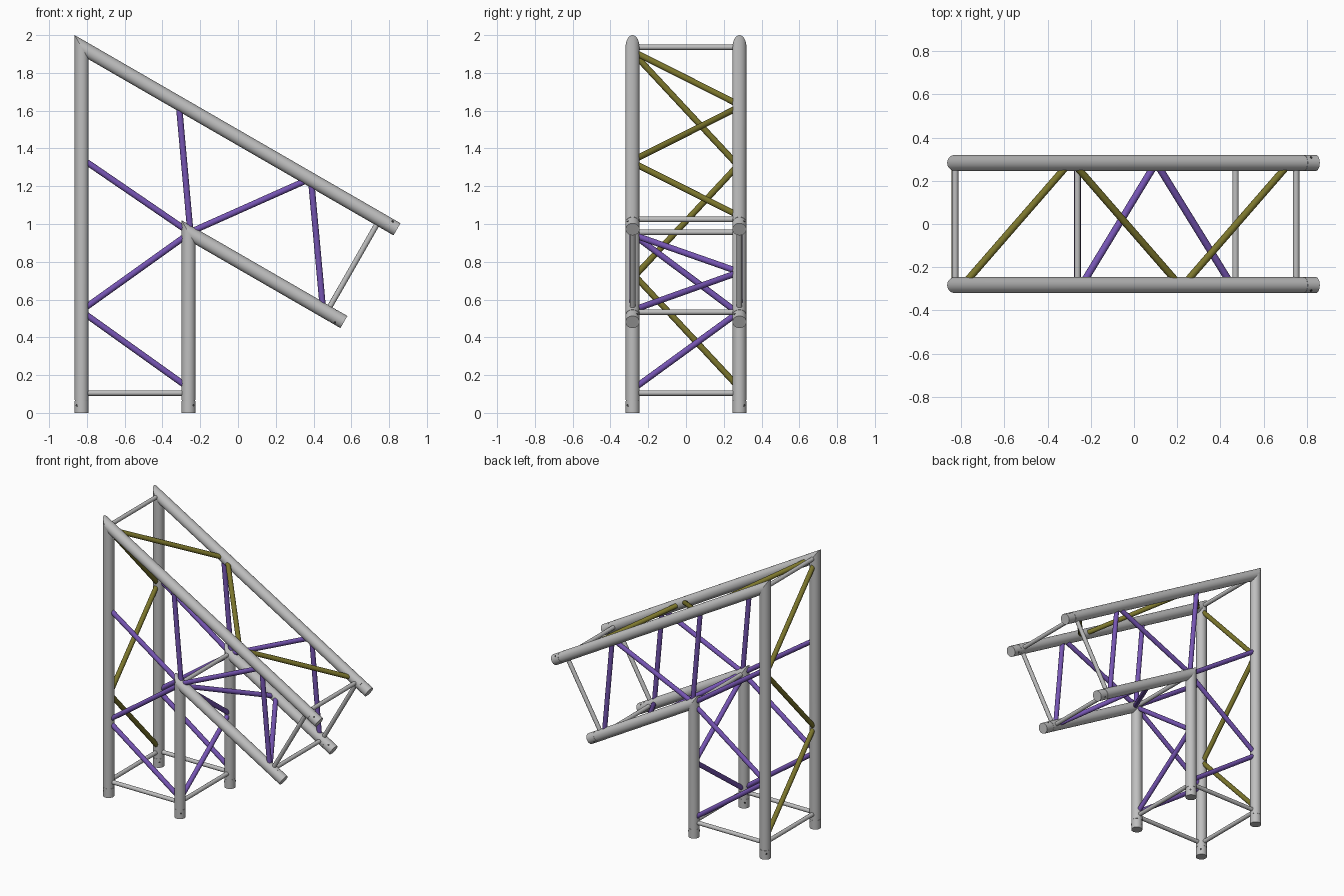
import bpy, bmesh, math
from mathutils import Vector

cube = bpy.data.objects.get("Cube")
if cube:
    bpy.data.objects.remove(cube)


def material(name, rgb):
    m = bpy.data.materials.new(name)
    m.use_nodes = True
    m.diffuse_color = (*rgb, 1)
    m.node_tree.nodes["Principled BSDF"].inputs["Base Color"].default_value = (*rgb, 1)
    return m


GREY = material("aluminium grey", (0.52, 0.52, 0.52))
PURPLE = material("brace purple", (0.18, 0.09, 0.45))
OLIVE = material("brace olive", (0.20, 0.18, 0.025))
DARK = material("hole dark", (0.06, 0.06, 0.06))

R = 0.037           # chord radius
Y = 0.283           # chord offset from the centre plane
SLOPE = math.radians(30)
DOWN = Vector((math.cos(SLOPE), 0, -math.sin(SLOPE)))   # along the sloping chords
UP = Vector((math.sin(SLOPE), 0, math.cos(SLOPE)))      # normal to them
SIDE = Vector((0, 1, 0))
OUTER = Vector((-0.828, 0, 1.936))     # outer mitre centre
INNER = Vector((-0.262, 0, 0.956))     # inner mitre centre
OUTER_END = OUTER + DOWN * 1.928
INNER_END = INNER + DOWN * 0.95
MITRE = Vector((-R, 0, R * math.sqrt(3)))


def make_object(name, bm, mat):
    for f in bm.faces:
        f.smooth = len(f.verts) == 4
    bmesh.ops.recalc_face_normals(bm, faces=bm.faces[:])
    me = bpy.data.meshes.new(name)
    bm.to_mesh(me)
    bm.free()
    me.materials.append(mat)
    ob = bpy.data.objects.new(name, me)
    bpy.context.collection.objects.link(ob)
    return ob


def loft(name, rings, mat, sides):
    """Join rings of (centre, u, v) into a capped tube with sharp ring edges."""
    bm = bmesh.new()
    loops = []
    for c, u, v in rings:
        angles = [math.tau * i / sides for i in range(sides)]
        loops.append([bm.verts.new(c + u * math.cos(a) + v * math.sin(a)) for a in angles])
    for a, b in zip(loops, loops[1:]):
        for i in range(sides):
            j = (i + 1) % sides
            bm.faces.new((a[i], a[j], b[j], b[i]))
    bm.faces.new(loops[0])
    bm.faces.new(loops[-1])
    for loop in loops:
        for i in range(sides):
            bm.edges.get((loop[i], loop[(i + 1) % sides])).smooth = False
    return make_object(name, bm, mat)


def rod(name, a, b, radius, mat, extend=0.0, sides=16):
    a, b = Vector(a), Vector(b)
    d = (b - a).normalized()
    u = d.orthogonal().normalized()
    v = d.cross(u)
    return loft(name, [(a - d * extend, u * radius, v * radius),
                       (b + d * extend, u * radius, v * radius)], mat, sides)


def end_rings(end, inward, u):
    """Coupler sleeve with a fine groove behind it."""
    stops = ((0, R), (0.064, R), (0.064, R - 0.0015), (0.068, R - 0.0015), (0.068, R))
    return [(end + inward * s, u * r, SIDE * r) for s, r in stops]


# Bent main chords: upright, mitre, sloping arm
for side, y in (("front", -Y), ("back", Y)):
    off = Vector((0, y, 0))
    for label, corner, tip in (("outer", OUTER, OUTER_END), ("inner", INNER, INNER_END)):
        foot = Vector((corner.x, y, 0))
        rings = end_rings(foot, Vector((0, 0, 1)), Vector((-1, 0, 0)))
        rings.append((corner + off, MITRE, SIDE * R))
        rings += reversed(end_rings(tip + off, -DOWN, UP))
        loft(f"{side}_{label}_chord", rings, GREY, 32)
        # Pin holes crossing each coupler diagonally
        out = -1 if label == "outer" else 1
        sy = math.copysign(1, y)
        for place, c, n in (("foot", foot + Vector((0, 0, 0.04)), Vector((out, 0, 0))),
                            ("arm", tip + off - DOWN * 0.04, UP * -out)):
            d = (n + SIDE * sy).normalized() * (R + 0.0005)
            rod(f"{side}_{label}_{place}_pin_hole", c - d, c + d, 0.007, DARK, sides=12)

# Thin grey spacer bars
BAR = 0.0145
foot_z = Vector((0, 0, 0.105))
outer_foot = Vector((OUTER.x, 0, 0)) + foot_z
inner_foot = Vector((INNER.x, 0, 0)) + foot_z
outer_tip = OUTER_END - DOWN * 0.105
inner_tip = INNER_END - DOWN * 0.105
for name, p in (("outer_foot", outer_foot), ("inner_foot", inner_foot), ("outer_corner", OUTER),
                ("inner_corner", INNER), ("outer_tip", outer_tip), ("inner_tip", inner_tip)):
    rod(name + "_cross_bar", p - SIDE * Y, p + SIDE * Y, BAR, GREY)
for side, y in (("front", -Y), ("back", Y)):
    rod(side + "_foot_bar", outer_foot + SIDE * y, inner_foot + SIDE * y, BAR, GREY)
    rod(side + "_tip_bar", outer_tip + SIDE * y, inner_tip + SIDE * y, BAR, GREY)

# Purple braces in the front and back planes: x, z to x, z
BRACE = 0.0165
side_braces = (
    ((-0.79, 1.32), (-0.30, 0.985)),
    ((-0.79, 0.57), (-0.30, 0.92)),
    ((-0.79, 0.51), (-0.30, 0.16)),
    ((-0.31, 1.60), (-0.255, 0.99)),
    ((-0.235, 0.965), (0.36, 1.23)),
    ((0.39, 1.20), (0.447, 0.58)),
)
for side, y in (("front", -Y), ("back", Y)):
    for i, (a, b) in enumerate(side_braces):
        rod(f"{side}_brace_{i + 1}", (a[0], y, a[1]), (b[0], y, b[1]), BRACE, PURPLE, 0.018)


# Zigzag braces between the front and back chords
def zigzag(name, points, first, mat):
    for i in range(0, len(points), 2):
        s = first if i % 4 == 0 else -first
        a, b = points[i], points[i + 1]
        rod(f"{name}_{i // 2 + 1}", a + SIDE * s * 0.247, b - SIDE * s * 0.247, BRACE, mat, 0.018)


def upright(x, heights):
    return [Vector((x, 0, z)) for z in heights]


def arm(corner, xs):
    return [corner + DOWN * ((x - corner.x) / DOWN.x) for x in xs]


zigzag("outer_upright_brace", upright(OUTER.x, (1.87, 1.34, 1.28, 0.75, 0.70, 0.17)), -1, OLIVE)
zigzag("outer_arm_brace", arm(OUTER, (-0.76, -0.33, -0.25, 0.18, 0.26, 0.69)), -1, OLIVE)
zigzag("inner_upright_brace", upright(INNER.x, (0.92, 0.55, 0.51, 0.15)), -1, PURPLE)
zigzag("inner_arm_brace", arm(INNER, (-0.22, 0.08, 0.125, 0.43)), -1, PURPLE)
